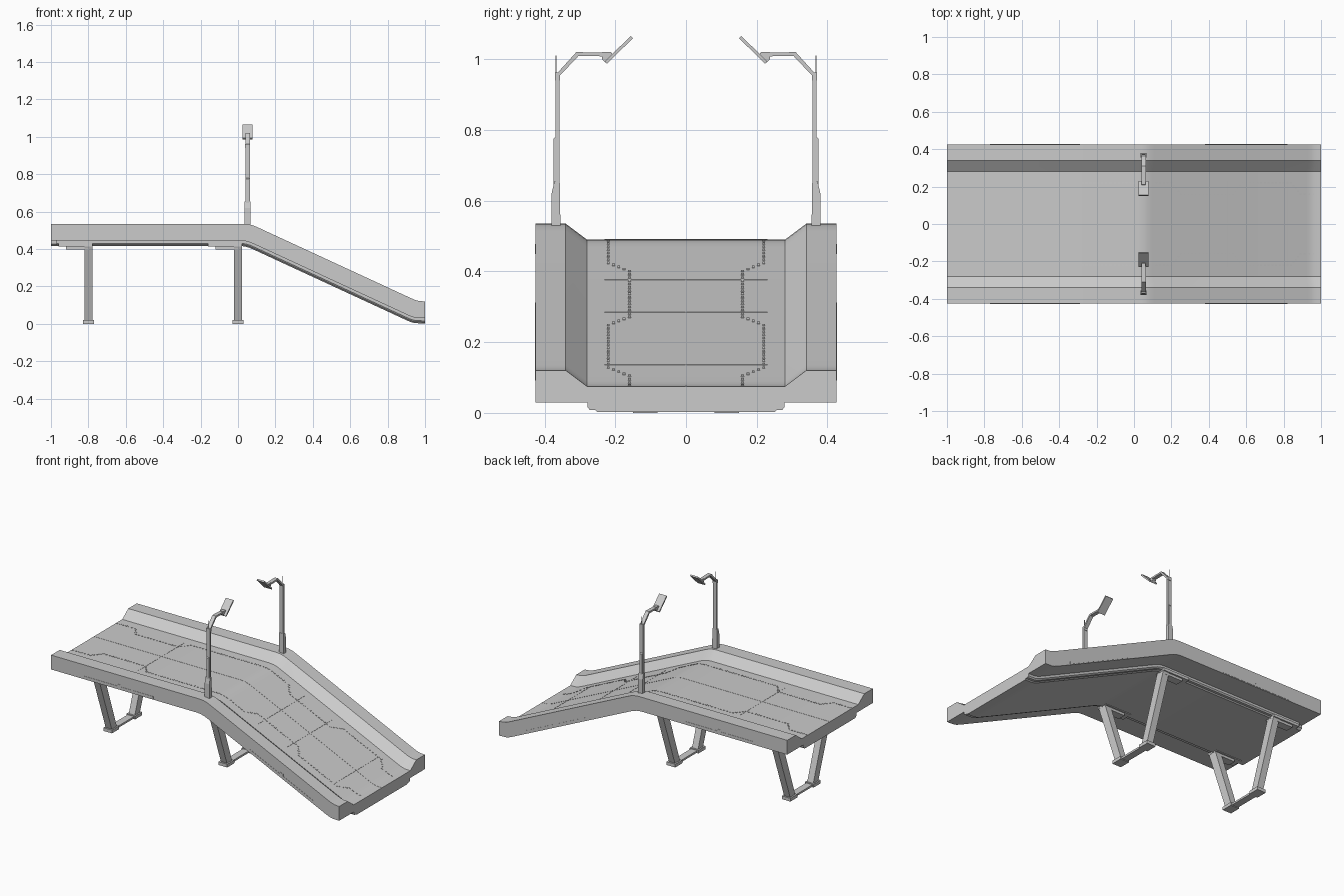
import bpy, bmesh, math

if "Cube" in bpy.data.objects:
    bpy.data.objects.remove(bpy.data.objects["Cube"])

# Parapet crest line in x-z: flat, soft bend, ramp, soft landing
PATH = [(-1, .535), (.03, .535), (.06, .532), (.085, .525), (.11, .514),
        (.93, .135), (.95, .127), (.97, .122), (1, .12)]


def crest(x):
    x = max(-1, min(1, x))
    for (xa, za), (xb, zb) in zip(PATH, PATH[1:]):
        if x <= xb:
            return za + (zb - za) * (x - xa) / (xb - xa)
    return PATH[-1][1]


def level(x, dz):
    return crest(x - .2 * dz) + dz


def make(name, verts, faces, smooth=False):
    me = bpy.data.meshes.new(name)
    me.from_pydata(verts, [], faces)
    bm = bmesh.new()
    bm.from_mesh(me)
    bmesh.ops.recalc_face_normals(bm, faces=bm.faces)
    bm.to_mesh(me)
    bm.free()
    ob = bpy.data.objects.new(name, me)
    bpy.context.collection.objects.link(ob)
    if smooth:
        bpy.context.view_layer.objects.active = ob
        ob.select_set(True)
        bpy.ops.object.shade_smooth_by_angle(angle=math.radians(20))
        ob.select_set(False)
    return ob


def loft(name, rings, smooth=False):
    n = len(rings[0])
    faces = [list(range(n)), list(range((len(rings) - 1) * n, len(rings) * n))]
    for r in range(len(rings) - 1):
        for i in range(n):
            j = (i + 1) % n
            faces.append([r * n + i, r * n + j, (r + 1) * n + j, (r + 1) * n + i])
    return make(name, [v for ring in rings for v in ring], faces, smooth)


def sweep(name, profile, x0=-1, x1=1):
    """Sweep a (y, offset below crest) profile along the bridge line."""
    xs = [x0] + [x for x, _ in PATH if x0 < x < x1] + [x1]
    rings = []
    for x in xs:
        end = x in (x0, x1)
        rings.append([(x if end else x + .2 * dz, y,
                       (level(x, dz) if end and abs(x) < 1 else crest(x) + dz))
                      for y, dz in profile])
    return loft(name, rings, True)


def prism(name, pts, x0, x1):
    return loft(name, [[(x, y, z) for y, z in pts] for x in (x0, x1)])


def rect(y0, y1, z0, z1):
    return [(y0, z0), (y1, z0), (y1, z1), (y0, z1)]


def flip(pts, s):
    return [(s * y, z) for y, z in pts]


# Deck with parapets and under-body
half = [(.28, -.045), (.34, 0), (.425, 0), (.425, -.09), (.28, -.09),
        (.262, -.09), (.262, -.107), (.25, -.118)]
sweep("bridge_deck", half + flip(half[::-1], -1))

# Flush seams: centre line and cross joints
sweep("centre_seam", rect(-.002, .002, -.046, -.044))
for i, x in enumerate((-.53, .3, .5, .82)):
    sweep(f"cross_seam_{i}", rect(-.23, .23, -.046, -.044), x - .002, x + .002)

# Stepped rows of deck studs
steps = [(-.99, .22), (-.87, .22), (-.82, .16), (-.53, .16), (-.48, .22), (-.15, .22),
         (-.1, .22), (.2, .22), (.25, .16), (.53, .16), (.58, .22), (.84, .22), (.89, .16), (.98, .16)]
verts, faces = [], []
for s in (1, -1):
    for (xa, ya), (xb, yb) in zip(steps, steps[1:]):
        n = max(2, round(math.hypot(xb - xa, yb - ya) / .02))
        for k in range(n):
            x, y = xa + (xb - xa) * k / n, s * (ya + (yb - ya) * k / n)
            b = len(verts)
            for h in (-.003, .002):
                for u, v in ((-1, -1), (1, -1), (1, 1), (-1, 1)):
                    px = x + u * .005
                    verts.append((px, y + v * .004, level(px, -.045) + h))
            faces += [[b + i for i in f] for f in ((0, 1, 2, 3), (4, 5, 6, 7), (0, 1, 5, 4),
                                                   (1, 2, 6, 5), (2, 3, 7, 6), (3, 0, 4, 7))]
make("deck_studs", verts, faces)

for s, side in ((1, "back"), (-1, "front")):
    # Longitudinal rail under each edge
    sweep(f"{side}_under_rail", flip([(.245, -.08), (.278, -.08), (.278, -.104),
                                      (.272, -.112), (.25, -.112)], s), -.97, 1)
    # Trim bars with a centre clip on the parapet faces
    for xm, hw, tag in ((-.53, .24, "flat"), (.6, .22, "ramp")):
        sweep(f"{side}_{tag}_trim", flip(rect(.42, .4265, -.086, -.07), s), xm - hw, xm + hw)
        sweep(f"{side}_{tag}_clip", flip(rect(.42, .427, -.07, -.058), s), xm - .012, xm + .012)

    # Street lamp
    def lamp(part, pts, w):
        prism(f"{side}_lamp_{part}", flip(pts, s), .051 - w, .051 + w)
    lamp("base", [(.355, .53), (.38, .53), (.38, .62), (.372, .655), (.357, .655)], .016)
    lamp("box", [(.366, .58), (.374, .60), (.374, .775), (.366, .785)], .008)
    lamp("pole", [(.358, .64), (.369, .64), (.369, .955), (.31, 1.02), (.226, 1.018),
                  (.226, 1.008), (.304, 1.009), (.358, .952)], .012)
    lamp("collar", rect(.356, .371, .94, .962), .013)
    lamp("bracket", [(.238, 1.02), (.212, 1.02), (.205, 1.01), (.228, .99), (.238, 1.0)], .010)
    lamp("head", [(.230, .993), (.224, .987), (.150, 1.059), (.156, 1.066)], .026)
    lamp("antenna", rect(.3665, .3685, .95, 1.01), .001)

# V-shaped supports
for x, tag in ((-.8, "left"), (0, "middle")):
    prism(f"{tag}_foot_plate", rect(-.14, .14, .004, .016), x - .022, x + .022)
    for s, side in ((1, "back"), (-1, "front")):
        name = f"{tag}_{side}"
        prism(name + "_foot", flip(rect(.08, .15, 0, .02), s), x - .03, x + .03)
        prism(name + "_leg", flip([(.088, .015), (.138, .015), (.285, .43), (.23, .43)], s),
              x - .021, x + .021)
        prism(name + "_bracket", flip(rect(.225, .275, .398, .414), s), x - .12, x)
        prism(name + "_bracket_plate", flip(rect(.215, .285, .413, .43), s), x - .16, x + .022)
